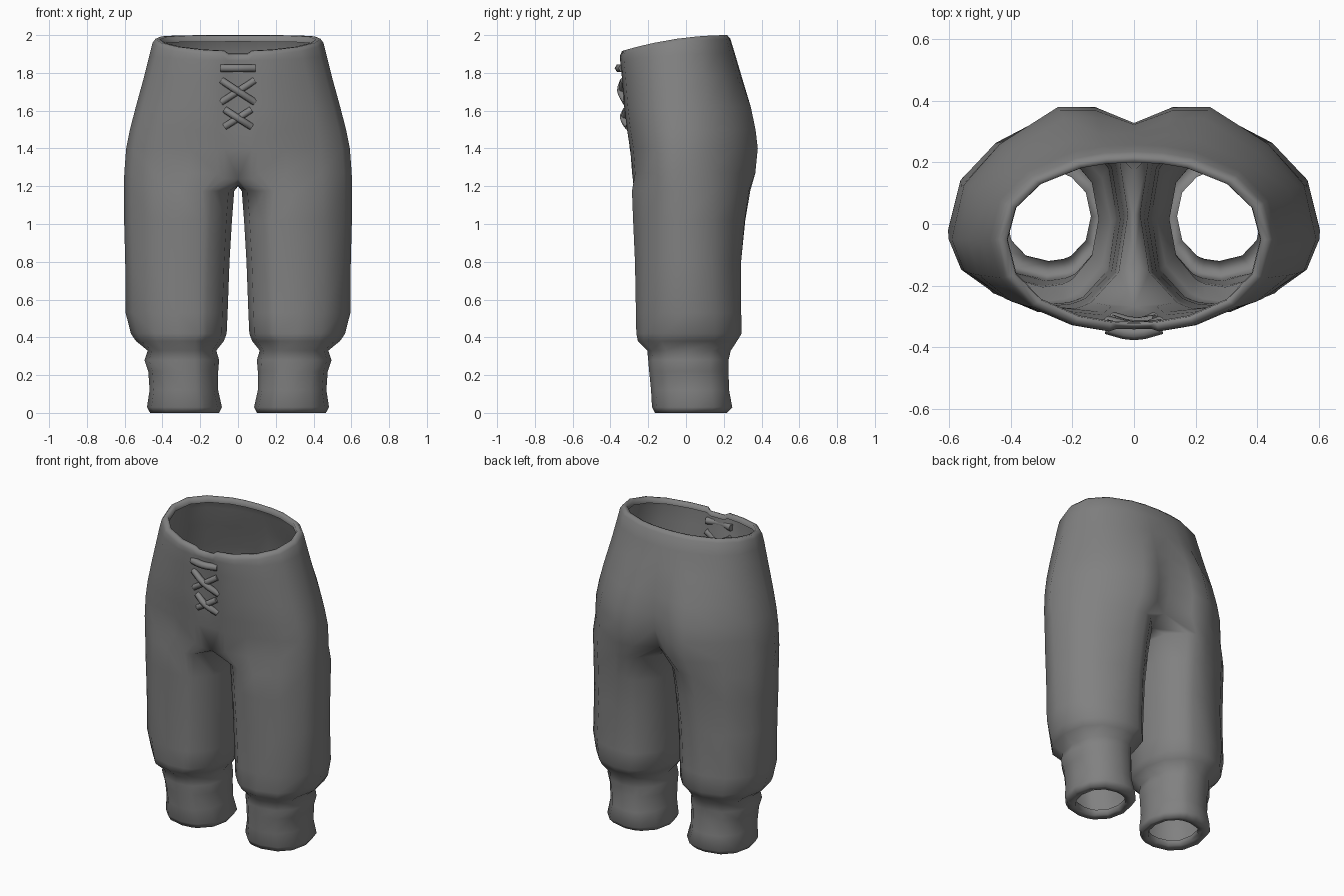
import bpy, bmesh
from math import sin, cos, radians, copysign

cube = bpy.data.objects.get("Cube")
if cube:
    bpy.data.objects.remove(cube)

cloth = bpy.data.materials.new("grey_cloth")
cloth.use_nodes = True
GREY = (0.22, 0.22, 0.22, 1)
cloth.diffuse_color = GREY
cloth.node_tree.nodes["Principled BSDF"].inputs["Base Color"].default_value = GREY


def power(v, e):
    return copysign(abs(v) ** e, v)


# Leg rings from the turned-in hem upward: z, inner x, outer x, front y, back y
LEG = [(0.04, 0.14, 0.415, -0.12, 0.17), (0.008, 0.14, 0.415, -0.125, 0.175),
       (0.00, 0.10, 0.465, -0.165, 0.215), (0.03, 0.085, 0.482, -0.18, 0.245),
       (0.12, 0.105, 0.468, -0.185, 0.228), (0.22, 0.105, 0.475, -0.195, 0.225),
       (0.28, 0.10, 0.495, -0.20, 0.225), (0.33, 0.115, 0.478, -0.205, 0.237),
       (0.38, 0.075, 0.54, -0.255, 0.27), (0.42, 0.06, 0.567, -0.263, 0.295),
       (0.53, 0.055, 0.595, -0.265, 0.295), (0.80, 0.045, 0.597, -0.27, 0.30),
       (1.02, 0.032, 0.603, -0.28, 0.325), (1.175, 0.02, 0.604, -0.286, 0.352)]
# Body rows up to the turned-in waistband:
# z at the back, half width, front y, back y, cleft depth, fly recess
BODY = [(1.27, 0.602, -0.288, 0.367, 0.09, 0.02), (1.40, 0.592, -0.298, 0.38, 0.06, 0),
        (1.50, 0.572, -0.315, 0.368, 0.04, 0.008), (1.62, 0.541, -0.33, 0.343, 0.02, 0.014),
        (1.78, 0.497, -0.343, 0.295, 0, 0.014), (1.905, 0.468, -0.352, 0.258, 0, 0.01),
        (1.98, 0.452, -0.352, 0.235, 0, 0.01), (2.0, 0.437, -0.342, 0.218, 0, 0.01),
        (1.997, 0.412, -0.322, 0.20, 0, 0), (1.965, 0.41, -0.318, 0.20, 0, 0)]
LEG_ANGLES = [-120, -114, -108, -90, -60, -30, 0, 30, 60, 90, 108, 120, 150, 180, 210]
BODY_ANGLES = [0, 6, 9, 24, 46, 68, 90, 112, 134, 157, 169, 180]
ARC = len(BODY_ANGLES)


def body_arc(z, w, yf, yb, cleft, fly):
    pts, cy = [], -0.05
    for i, a in enumerate(BODY_ANGLES):
        c, s = cos(radians(a)), sin(radians(a))
        y = cy - power(c, 0.9) * (cy - yf if c > 0 else yb - cy)
        if cleft and i in (ARC - 3, ARC - 2):
            y = yb
        if i == ARC - 1:
            y = yb - cleft
        zz = z
        if z > 1.85:                      # waistline sinks towards the front
            zz -= (0.27 if z > 1.92 else 0.12) * (0.22 - y) ** 2
        if i < 2:
            y += fly
            if z > 1.95:
                zz -= 0.016               # notch above the fly
            if z < 1.3:
                zz -= 0.03                # front of the crotch
        pts.append((w * power(s, 0.93), y, zz))
    return pts


def leg_ring(z, xi, xo, yf, yb):
    cx, rx, cy, ry = (xi + xo) / 2, (xo - xi) / 2, (yf + yb) / 2, (yb - yf) / 2
    body = body_arc(z, xo, yf, yb, 0, 0)
    blend = max(0, z - 0.4) * 0.85        # outer side takes on the body's section
    pts = []
    for i, a in enumerate(LEG_ANGLES):
        c, s = cos(radians(a)), sin(radians(a))
        e = 0.9 if z < 0.4 else 1.0 if c > -0.1 else 0.75
        x, y = cx + rx * power(c, e), cy + ry * power(s, e)
        if 3 < i < ARC - 2:
            x += (body[i][0] - x) * blend
            y += (body[i][1] - y) * blend
        pts.append((x, y, z))
    return pts


# Left half of the trousers: leg tube, crotch seam, then body strips
bm = bmesh.new()
rings = [[bm.verts.new(p) for p in leg_ring(*r)] for r in LEG]
arcs = [[bm.verts.new(p) for p in body_arc(*r)] for r in BODY]
seam = [bm.verts.new((0, y, z)) for y, z in ((0.17, 1.22), (0.03, 1.20), (-0.13, 1.205))]
rings.append(arcs[0] + seam)
for a, b in zip(rings, rings[1:]):
    n = len(a)
    for i in range(n):
        j = (i + 1) % n
        bm.faces.new((a[i], a[j], b[j], b[i]))
for a, b in zip(arcs, arcs[1:]):
    for i in range(ARC - 1):
        bm.faces.new((a[i], a[i + 1], b[i + 1], b[i]))
for f in bm.faces:
    f.smooth = True
mesh = bpy.data.meshes.new("trousers")
bm.to_mesh(mesh)
bm.free()
mesh.materials.append(cloth)
trousers = bpy.data.objects.new("trousers", mesh)
bpy.context.collection.objects.link(trousers)
mirror = trousers.modifiers.new("mirror", "MIRROR")
mirror.use_clip = True
mirror.merge_threshold = 0.002


# Laces over the fly: one bar and two crosses
def front_y(z):
    return -0.35 + max(0, 1.85 - z) * 0.1


def lace(name, x0, z0, x1, z1, lift, radius):
    curve = bpy.data.curves.new(name, "CURVE")
    curve.dimensions = "3D"
    curve.bevel_depth = radius
    curve.bevel_resolution = 1
    curve.use_fill_caps = True
    curve.resolution_u = 3
    sp = curve.splines.new("BEZIER")
    sp.bezier_points.add(2)
    for p, t, d in zip(sp.bezier_points, (0, 0.5, 1), (-0.012, lift, -0.012)):
        z = z0 + (z1 - z0) * t
        p.co = (x0 + (x1 - x0) * t, front_y(z) - d, z)
        p.handle_left_type = p.handle_right_type = "AUTO"
    curve.materials.append(cloth)
    ob = bpy.data.objects.new(name, curve)
    bpy.context.collection.objects.link(ob)


lace("lace_bar", -0.09, 1.825, 0.09, 1.825, 0.008, 0.022)
for k, (low, high, w) in enumerate(((1.645, 1.76, 0.088), (1.515, 1.605, 0.07))):
    lace(f"lace_cross_{k}_under", -w, low, w, high, 0.001, 0.02)
    lace(f"lace_cross_{k}_over", w, low, -w, high, 0.01, 0.02)
